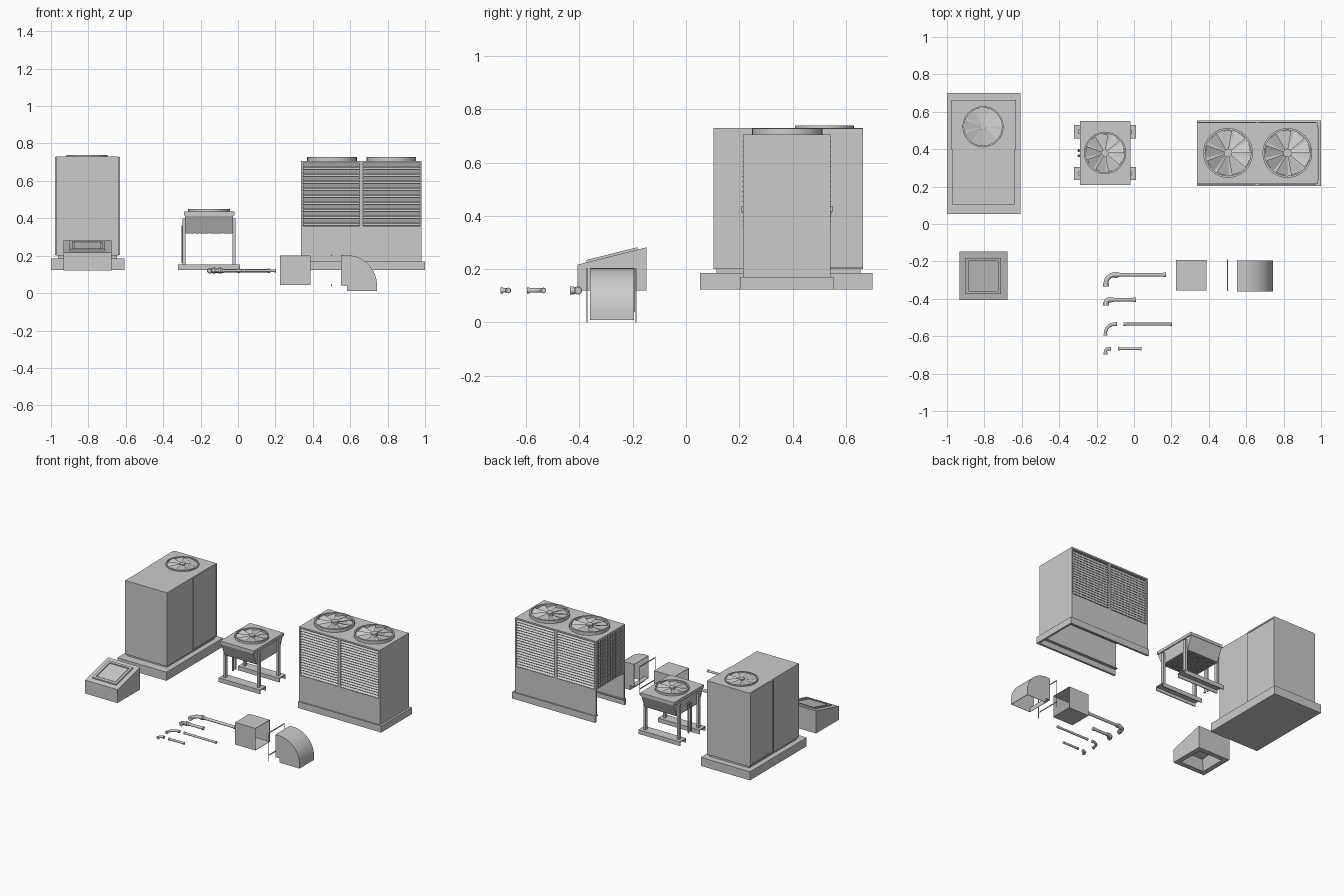
import bpy, bmesh
from math import sin, cos, pi
from mathutils import Matrix, Vector

if "Cube" in bpy.data.objects:
    bpy.data.objects.remove(bpy.data.objects["Cube"])


def finish(bm, name, smooth=False):
    bmesh.ops.recalc_face_normals(bm, faces=bm.faces[:])
    me = bpy.data.meshes.new(name)
    bm.to_mesh(me)
    bm.free()
    if smooth:
        me.shade_smooth()
    ob = bpy.data.objects.new(name, me)
    bpy.context.collection.objects.link(ob)
    return ob


def add_box(bm, x0, x1, y0, y1, z0, z1, tilt=0):
    c = Matrix.Translation(((x0 + x1) / 2, (y0 + y1) / 2, (z0 + z1) / 2))
    s = Matrix.Diagonal((x1 - x0, y1 - y0, z1 - z0, 1))
    bmesh.ops.create_cube(bm, size=1, matrix=c @ Matrix.Rotation(tilt, 4, 'X') @ s)


def boxes(name, *items):
    bm = bmesh.new()
    for b in items:
        add_box(bm, *b)
    return finish(bm, name)


def loft(name, rings, closed=False, caps=True, smooth=False):
    """Skin a list of equal-length point loops."""
    bm = bmesh.new()
    vs = [[bm.verts.new(p) for p in r] for r in rings]
    n = len(rings[0])
    pairs = list(zip(vs, vs[1:])) + ([(vs[-1], vs[0])] if closed else [])
    for a, b in pairs:
        for i in range(n):
            j = (i + 1) % n
            bm.faces.new((a[i], a[j], b[j], b[i]))
    if caps and not closed:
        bm.faces.new(vs[0])
        bm.faces.new(vs[-1])
    return finish(bm, name, smooth)


def circle(cx, cy, r, z, n=32):
    return [(cx + r * cos(2 * pi * i / n), cy + r * sin(2 * pi * i / n), z) for i in range(n)]


def fan(name, cx, cy, r, z, h, blades=9):
    # ring
    loft(name + "_ring", [circle(cx, cy, q, w) for q, w in
         ((r, z), (r, z + h), (r * .92, z + h), (r * .92, z))], closed=True)
    # pitched blades and hub
    bm = bmesh.new()
    for k in range(blades):
        a, d = 2 * pi * k / blades, 2 * pi / blades * .8
        pts = [(.15, a, .9), (.9, a, .9), (.91, a + d / 2, .55), (.9, a + d, .2), (.15, a + d, .2)]
        bm.faces.new([bm.verts.new((cx + r * q * cos(t), cy + r * q * sin(t), z + h * w))
                      for q, t, w in pts])
    bmesh.ops.create_cone(bm, cap_ends=True, segments=16, radius1=r * .17, radius2=r * .17,
                          depth=h, matrix=Matrix.Translation((cx, cy, z + h / 2)))
    finish(bm, name + "_blades")


def mesh_screen(name, w, h, nx, ny, matrix):
    bm = bmesh.new()
    bmesh.ops.create_grid(bm, x_segments=nx, y_segments=ny, size=.5,
                          matrix=matrix @ Matrix.Diagonal((w, h, 1, 1)))
    ob = finish(bm, name)
    m = ob.modifiers.new("Wire", 'WIREFRAME')
    m.thickness = .004


# ---- tall cabinet unit on a pad
boxes("cabinet_pad", (-1, -.608, .053, .70, .123, .185))
boxes("cabinet_plinth", (-.962, -.648, .115, .655, .185, .205))
boxes("cabinet_body", (-.972, -.638, .103, .664, .2, .73))
for s in (-1, 1):
    x = -.805 + s * .167
    side = lambda y0, y1, z0, z1, d: (min(x, x + s * d), max(x, x + s * d), y0, y1, z0, z1)
    boxes("cabinet_side_panel", side(.397, .664, .205, .728, .003),
          side(.397, .405, .205, .728, .007), side(.655, .664, .205, .728, .007),
          side(.397, .664, .205, .214, .007), side(.397, .664, .718, .728, .007))
fan("cabinet_fan", -.807, .52, .11, .729, .01)

# ---- twin-fan condenser, open underneath and at the lower left end
X0, X1, Y0, Y1 = .338, .982, .213, .543
boxes("condenser_rails", (.338, 1, .203, .218, .123, .17), (.338, 1, .538, .553, .123, .17),
      (.985, 1, .203, .553, .123, .17), (.338, 1, .203, .235, .163, .17),
      (.338, 1, .521, .553, .163, .17))
boxes("condenser_top", (X0, X1, Y0, Y1, .695, .706))
boxes("condenser_right_end", (X1 - .01, X1, Y0, Y1, .165, .70))
boxes("condenser_left_panel", (X0 + .004, X0 + .012, Y0, Y1, .355, .70))
mesh_screen("condenser_left_screen", Y1 - Y0, .34, 12, 12,
            Matrix.Translation((X0 + .002, (Y0 + Y1) / 2, .527)) @ Matrix.Rotation(pi / 2, 4, 'Y')
            @ Matrix.Rotation(pi / 2, 4, 'Z'))
for s in (-1, 1):
    yf = .378 + s * .165
    d = lambda a, b: (min(yf - s * a, yf - s * b), max(yf - s * a, yf - s * b))
    boxes("condenser_long_wall", (X0, X1, *d(0, .01), .165, .357), (X0, X1, *d(.016, .022), .355, .70),
          *[(a, b, *d(0, .022), .355, .70) for a, b in ((X0, .346), (.649, .669), (.973, X1))])
    bm = bmesh.new()
    for a, b in ((.346, .649), (.669, .973)):
        for i in range(18):
            z = .366 + i * .0187
            add_box(bm, a, b, *d(-.003, .017), z - .0015, z + .0015, s * -.6)
    finish(bm, "condenser_louvres")
for cx in (.503, .82):
    fan("condenser_fan", cx, .38, .133, .704, .024)

# ---- small raised condenser
for y in (.27, .492):
    boxes("stand_foot", (-.32, .01, y - .036, y + .036, .146, .153),
          (-.32, .01, y - .036, y - .03, .123, .153), (-.32, .01, y + .03, y + .036, .123, .153))
    for x in (-.29, -.022):
        boxes("stand_leg", (x - .008, x + .008, y - .012, y + .012, .15, .40))
sect = lambda x: [(x, .212, .433), (x, .212, .412), (x, .25, .322), (x, .51, .322),
                  (x, .548, .412), (x, .548, .433)]
loft("small_condenser_body", [sect(-.283), sect(-.027)])
boxes("small_condenser_lid_edge", (-.29, -.02, .209, .551, .415, .436))
mesh_screen("small_condenser_bottom_screen", .25, .25, 10, 10, Matrix.Translation((-.155, .38, .32)))
fan("small_condenser_fan", -.155, .38, .113, .435, .016)


# ---- pipes
def pipe(name, pts, r):
    """Round pipe through points, with slightly wider end collars."""
    P = [Vector(p) for p in pts]

    def ring(c, t, q):
        u = t.orthogonal().normalized() if abs(t.z) > .9 else Vector((0, 0, 1))
        v = t.cross(u)
        return [c + q * (u * cos(2 * pi * i / 16) + v * sin(2 * pi * i / 16)) for i in range(16)]
    tan = [(P[min(i + 1, len(P) - 1)] - P[max(i - 1, 0)]).normalized() for i in range(len(P))]
    loft(name, [ring(c, t, r) for c, t in zip(P, tan)], smooth=False)
    for c, t in ((P[0], tan[0]), (P[-1], -tan[-1])):
        loft(name + "_collar", [ring(c, t, r * 1.25), ring(c + t * r * 1.2, t, r * 1.25)])


def elbow(cx, y, r, z=.12, bend=.05, tail=.01):
    """Points from a downward end at x = cx, turning to +x at height y."""
    arc = [(cx + bend - bend * cos(a * pi / 16), y - bend + bend * sin(a * pi / 16), z)
           for a in range(9)]
    return [(cx, y - bend - tail, z)] + arc + [(cx + bend + tail, y, z)]


pipe("long_elbow", elbow(-.15, -.272, .013, bend=.045, tail=.016), .0125)
pipe("long_pipe", [(-.09, -.272, .12), (.17, -.272, .12)], .01)
pipe("short_elbow", elbow(-.15, -.405, .013, bend=.018, tail=.012), .0125)
pipe("short_pipe", [(-.12, -.405, .12), (.01, -.405, .12)], .01)
pipe("loose_wide_elbow", elbow(-.153, -.535, .009, bend=.05, tail=.012), .0085)
pipe("loose_long_pipe", [(-.055, -.535, .12), (.203, -.535, .12)], .0075)
pipe("loose_tight_elbow", elbow(-.153, -.667, .009, bend=.018, tail=.012), .0085)
pipe("loose_short_pipe", [(-.085, -.667, .12), (.04, -.667, .12)], .0075)
for y in (.365, .393):
    pipe("refrigerant_line", [(-.295, y, .16), (-.295, y, .36), (-.28, y, .372)], .006)


# ---- sloped roof hood, hollow underneath
def rect(i, z0, z1):
    return [(-.934 + i, -.407 + i, z0), (-.676 - i, -.407 + i, z0),
            (-.676 - i, -.148 - i, z1), (-.934 + i, -.148 - i, z1)]


loft("roof_hood", [rect(.06, .19, .21), rect(.035, .12, .12), rect(0, .12, .12), rect(0, .217, .282)])
slope = .065 / .259


def lid(name, i, lo, hi):
    f = lambda k: [(x, y, .217 + slope * (y + .407) + k) for x, y, _ in rect(i, 0, 0)]
    return [f(lo), f(hi)]


outer, inner = lid("", .034, -.004, .009), lid("", .05, -.004, .009)
loft("hood_hatch_frame", [outer[0], outer[1], inner[1], inner[0]], closed=True)
loft("hood_hatch_lid", lid("", .056, -.004, .006))

# ---- straight duct, open at both ends
frame = lambda x, i: [(x, -.355 + i, .043 + i), (x, -.192 - i, .043 + i),
                      (x, -.192 - i, .202 - i), (x, -.355 + i, .202 - i)]
loft("straight_duct", [frame(.225, 0), frame(.388, 0), frame(.388, .003), frame(.225, .003)], closed=True)

# ---- loose joint strips
boxes("joint_strips", *[(.498, .502, -.358, -.19, z - .003, z + .003) for z in (.042, .202)],
      *[(.499, .501, y - .002, y + .002, 0, .205) for y in (-.371, -.187)])


# ---- curved duct elbow, open at both ends
def duct_ring(p, q, i):
    """Cross-section between inner point p and outer point q, shrunk by i."""
    p, q = Vector(p), Vector(q)
    n = (q - p).normalized() * i
    p, q = p + n, q - n
    return [(p.x, -.36 + i, p.y), (p.x, -.195 - i, p.y), (q.x, -.195 - i, q.y), (q.x, -.36 + i, q.y)]


stations = [((.55, .04), (.55, .203))]
for k in range(17):
    a = pi / 2 * k / 16
    stations.append(((.58 + .002 * sin(a), .04 + .002 * cos(a)),
                     (.58 + .163 * sin(a), .04 + .163 * cos(a))))
stations.append(((.582, .01), (.743, .01)))
ob = loft("duct_elbow", [duct_ring(p, q, 0) for p, q in stations]
          + [duct_ring(p, q, .003) for p, q in reversed(stations)], closed=True)

# smooth shading on the round parts, sharp edges kept
bpy.ops.object.select_all(action='DESELECT')
for o in bpy.data.objects:
    if any(w in o.name for w in ("pipe", "elbow", "ring", "line")):
        o.select_set(True)
        bpy.context.view_layer.objects.active = o
bpy.ops.object.shade_smooth_by_angle(angle=.6)
